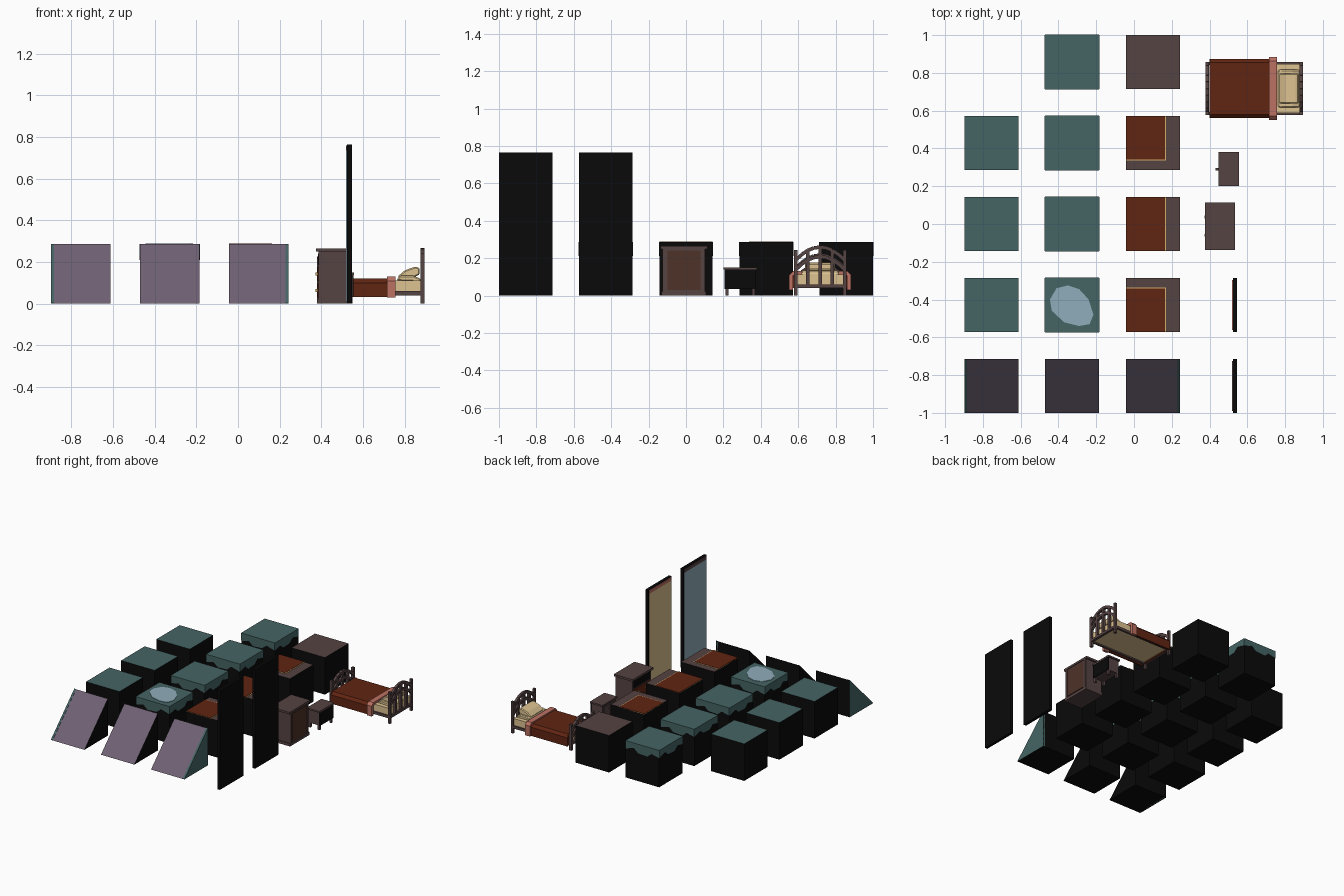
import bpy, bmesh, math
from mathutils import Vector

cube = bpy.data.objects.get("Cube")
if cube:
    bpy.data.objects.remove(cube, do_unlink=True)


def material(name, rgb):
    m = bpy.data.materials.new(name)
    m.use_nodes = True
    m.diffuse_color = (*rgb, 1)
    m.node_tree.nodes["Principled BSDF"].inputs["Base Color"].default_value = (*rgb, 1)
    return m


BLACK = material("black", (.003, .003, .003))
TEAL = material("teal grass", (.06, .128, .128))
PURPLE = material("purple rock", (.16, .12, .175))
BROWN = material("dark wood", (.094, .056, .056))
PANEL = material("red wood", (.075, .032, .02))
RUST = material("rust cloth", (.118, .018, .006))
BEIGE = material("beige", (.72, .54, .28))
PINK = material("pink cloth", (.5, .165, .125))
BLUE = material("pale blue", (.28, .42, .5))
GOLD = material("gold", (.65, .42, .14))


def finish(name, bm, mats):
    bmesh.ops.recalc_face_normals(bm, faces=bm.faces)
    me = bpy.data.meshes.new(name)
    bm.to_mesh(me)
    bm.free()
    for m in mats:
        me.materials.append(m)
    ob = bpy.data.objects.new(name, me)
    bpy.context.collection.objects.link(ob)
    return ob


def prism(name, pts, axis, a, b, *mats, rule=None):
    """Extrude a 2D outline along an axis from a to b."""
    place = {"x": lambda p, t: (t, p[0], p[1]),
             "y": lambda p, t: (p[0], t, p[1]),
             "z": lambda p, t: (p[0], p[1], t)}[axis]
    bm = bmesh.new()
    lo = [bm.verts.new(place(p, a)) for p in pts]
    hi = [bm.verts.new(place(p, b)) for p in pts]
    bm.faces.new(lo)
    bm.faces.new(hi)
    for i in range(len(pts)):
        j = (i + 1) % len(pts)
        bm.faces.new((lo[i], lo[j], hi[j], hi[i]))
    bm.normal_update()
    bmesh.ops.recalc_face_normals(bm, faces=bm.faces)
    if rule:
        for f in bm.faces:
            f.material_index = rule(f.normal)
    return finish(name, bm, mats)


def box(name, x, y, z, *mats, rule=None):
    pts = [(x[0], y[0]), (x[1], y[0]), (x[1], y[1]), (x[0], y[1])]
    return prism(name, pts, "z", z[0], z[1], *mats, rule=rule)


def bars(name, segments, w, d, mat):
    """Square bars between pairs of (y, z) points, centred on x = d."""
    bm = bmesh.new()
    for p, q in segments:
        p, q = Vector(p), Vector(q)
        n = (q - p).normalized() * w / 2
        n = Vector((-n.y, n.x))
        ring = [p + n, p - n, q - n, q + n]
        lo = [bm.verts.new((d - w / 2, *v)) for v in ring]
        hi = [bm.verts.new((d + w / 2, *v)) for v in ring]
        bm.faces.new(lo)
        bm.faces.new(hi)
        for i in range(4):
            j = (i + 1) % 4
            bm.faces.new((lo[i], lo[j], hi[j], hi[i]))
    return finish(name, bm, [mat])


STEP, H, TOP = 3 / 7, 1 / 7, 2 / 7
COLS = (-.755, -.328, .1)
is_top = lambda n: int(n.z > .5)


def block(name, x, y, top):
    box(name, (x - H, x + H), (y - H, y + H), (0, TOP), BLACK, top, rule=is_top)


# Grass blocks; the middle column has a jagged overhang
JAG = ((-1, .06), (-.55, .045), (-.3, .075), (.25, .07), (.5, .04), (1, .06))
for r in (-1, 0, 1):
    block("grass_block", COLS[0], r * STEP, TEAL)
for r in (-1, 0, 1, 2):
    cx, cy = COLS[1], r * STEP
    block("cliff_block", cx, cy, TEAL)
    for s in (-1, 1):
        for axis, c, o in (("x", cy, cx), ("y", cx, cy)):
            edge = [(c + t * H, TOP - d) for t, d in JAG]
            edge += [(c + H, TOP), (c - H, TOP)]
            prism("cliff_lip", edge, axis, o + s * (H - .002), o + s * (H + .002), TEAL)

# Pond plate
pond = [(-.445, -.40), (-.41, -.34), (-.35, -.325), (-.29, -.345), (-.24, -.40),
        (-.215, -.48), (-.235, -.53), (-.29, -.54), (-.37, -.52), (-.435, -.46)]
prism("pond", pond, "z", TOP - .002, TOP + .003, BLUE)

# Floor blocks with rug plates and gold edging
X0, X1 = COLS[2] - H, .17
block("floor_block", COLS[2], 2 * STEP, BROWN)
for r in (-1, 0, 1):
    y = r * STEP
    block("rug_block", COLS[2], y, BROWN)
    lo = y - H + (.05 if r == 1 else 0)
    hi = y + H - (.05 if r == -1 else 0)
    box("rug_edge", (X0, X1), (lo, hi), (TOP - .002, TOP + .002), GOLD)
    e = .006
    box("rug", (X0, X1 - e), (lo + e * (r == 1), hi - e * (r == -1)),
        (TOP - .002, TOP + .004), RUST)

# Rock slopes; outer flanks are grassy
for i, x in enumerate(COLS):
    y = -2 * STEP
    tri = [(y - H, 0), (y + H, 0), (y + H, TOP)]
    side = (-1, 0, 1)[i]

    def slope_rule(n, side=side):
        if side and n.x * side > .5:
            return 2
        return int(n.y < -.3 and n.z > .3)
    prism("slope", tri, "x", x - H, x + H, BLACK, PURPLE, TEAL, rule=slope_rule)
    if side:
        band = [(y - H, 0), (y + H, 0), (y + H, TOP + .002), (y - H, .003)]
        prism("slope_grass_edge", band, "x", x + side * (H - .015), x + side * H, TEAL)

# Standing walls with a coloured inner face and top trim
for r, face, trim in ((-2, BLUE, BROWN), (-1, BEIGE, PINK)):
    y = r * STEP
    box("wall", (.523, .546), (y - H, y + H), (0, .765), BLACK)
    box("wall_face", (.519, .524), (y - H + .01, y + H - .01), (.01, .735), face)
    box("wall_trim", (.518, .524), (y - H + .01, y + H - .01), (.735, .76), trim)

# Cabinet, drawers toward -x
box("cabinet_body", (.387, .53), (-.125, .102), (.015, .25), BROWN)
box("cabinet_top", (.375, .536), (-.137, .114), (.25, .266), BROWN)
box("cabinet_base", (.38, .536), (-.13, .107), (0, .022), BROWN)
box("cabinet_back", (.528, .534), (-.1, .078), (.03, .24), PANEL)
for y in (-.12, .081):
    box("cabinet_back_frame", (.528, .536), (y, y + .016), (.02, .25), BROWN)
box("cabinet_recess", (.384, .388), (-.11, .087), (.185, .24), BLACK)
for z in (.03, .108):
    box("cabinet_drawer", (.381, .388), (-.108, .085), (z, z + .068), RUST)
    for y in (-.06, .037):
        box("drawer_knob", (.373, .382), (y - .007, y + .007), (z + .027, z + .041), GOLD)

# Nightstand
box("nightstand_body", (.455, .55), (.21, .37), (.035, .138), BROWN)
box("nightstand_top", (.447, .556), (.2, .38), (.138, .15), BROWN)
box("nightstand_back", (.549, .555), (.205, .375), (.035, .146), BLACK)
box("nightstand_drawer", (.45, .456), (.225, .355), (.065, .125), BROWN)
box("nightstand_knob", (.432, .451), (.284, .296), (.09, .102), BROWN)
for x in (.455, .533):
    for y in (.21, .353):
        box("nightstand_leg", (x, x + .017), (y, y + .017), (0, .04), BROWN)

# Bed base
BY = .717
box("mattress", (.4, .88), (BY - .13, BY + .13), (.05, .112), BEIGE)
for s in (-1, 1):
    box("bed_rail", (.39, .885), sorted((BY + s * .125, BY + s * .14)), (.04, .06), BROWN)


# Bed cover and folded hem, open underneath
def cover(name, x0, x1, half, z0, z1, t, mat):
    outer = [(half, z0), (half, z1 - .02), (half - .02, z1)]
    inner = [(half - t, z0), (half - t, z1 - .024), (half - t - .016, z1 - t)]
    arc = outer + [(-y, z) for y, z in reversed(outer)]
    back = [(-y, z) for y, z in inner] + inner[::-1]
    prism(name, [(BY + y, z) for y, z in arc + back], "x", x0, x1, mat)


cover("blanket", .4, .72, .157, .033, .12, .012, RUST)
cover("blanket_fold", .714, .756, .166, .03, .13, .022, PINK)
box("blanket_foot", (.4, .405), (BY - .15, BY + .15), (.04, .115), RUST)

# Pillows leaning on the headboard
for name, pts, half in (
        ("pillow_low", [(.76, .11), (.775, .135), (.84, .135), (.877, .12), (.877, .105)], .1),
        ("pillow_high", [(.765, .13), (.8, .16), (.85, .178), (.872, .172), (.872, .14), (.83, .12)], .08)):
    ob = prism(name, pts, "y", BY - half, BY + half, BEIGE)
    mod = ob.modifiers.new("soft", "BEVEL")
    mod.width, mod.segments = .006, 1


# Arched head and foot boards with posts and slats
def bed_end(name, x, crest):
    half = .131
    rise = lambda t, top: top - .07 * t * t
    segs = [((BY + s * half, 0), (BY + s * half, crest - .025)) for s in (-1, 1)]
    n = 8
    for top in (crest - .009, crest - .06):
        pts = [(BY + half * t, rise(t, top)) for t in (2 * i / n - 1 for i in range(n + 1))]
        segs += list(zip(pts, pts[1:]))
    for t in (-.5, 0, .5):
        segs.append(((BY + half * t, .05), (BY + half * t, rise(t, crest - .01))))
    segs.append(((BY - half, .05), (BY + half, .05)))
    bars(name, segs, .019, x, BROWN)


bed_end("headboard", .886, .268)
bed_end("footboard", .388, .225)
